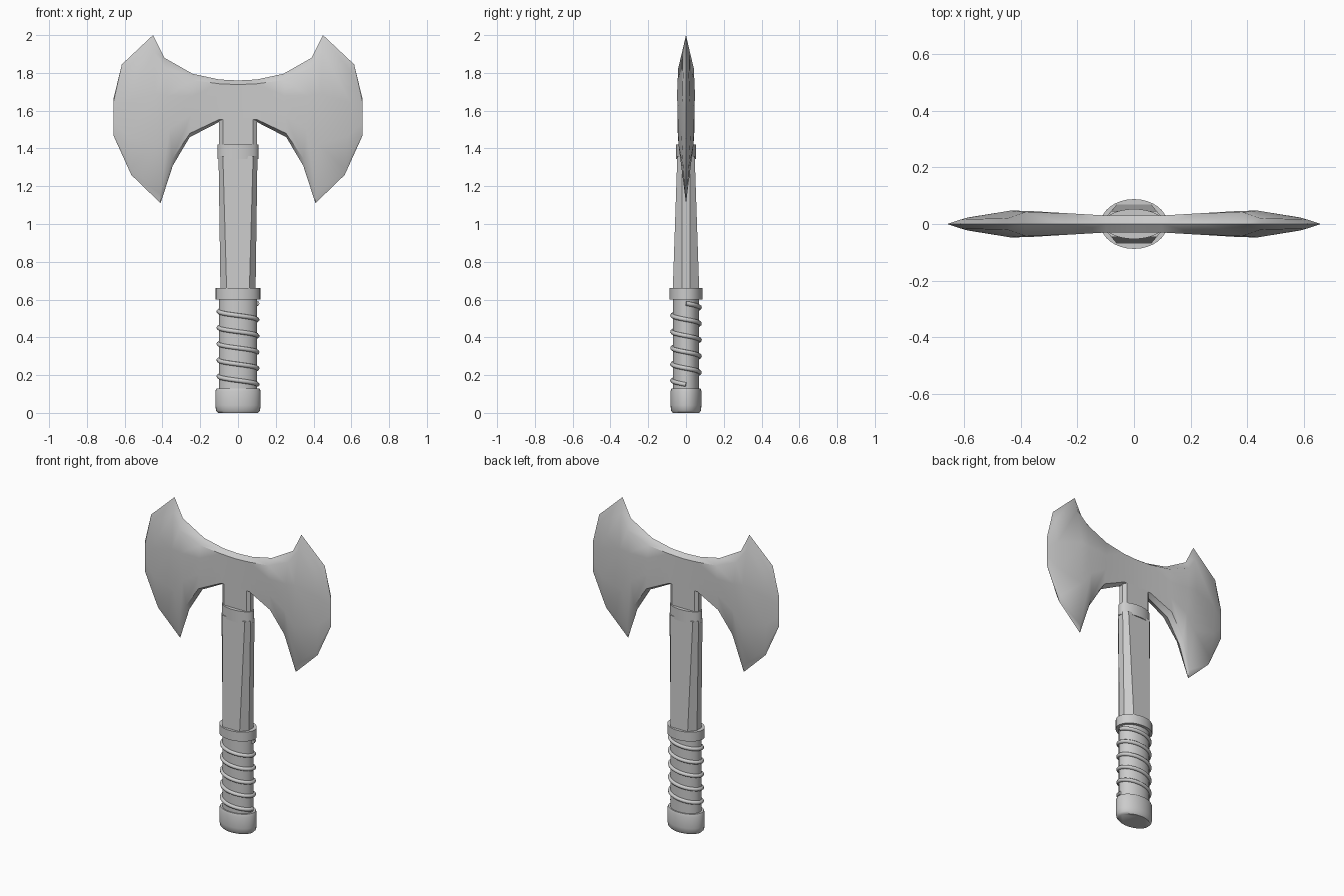
import bpy, bmesh, math

old = bpy.data.objects.get("Cube")
if old:
    bpy.data.objects.remove(old, do_unlink=True)

steel = bpy.data.materials.new("plain grey")
steel.use_nodes = True
GREY = (0.6, 0.6, 0.6, 1)
steel.diffuse_color = GREY
steel.node_tree.nodes["Principled BSDF"].inputs["Base Color"].default_value = GREY


def finish(bm, name, angle=35):
    bmesh.ops.remove_doubles(bm, verts=bm.verts, dist=1e-4)
    bmesh.ops.recalc_face_normals(bm, faces=bm.faces)
    mesh = bpy.data.meshes.new(name)
    bm.to_mesh(mesh)
    bm.free()
    mesh.materials.append(steel)
    ob = bpy.data.objects.new(name, mesh)
    bpy.context.collection.objects.link(ob)
    bpy.ops.object.select_all(action="DESELECT")
    ob.select_set(True)
    bpy.context.view_layer.objects.active = ob
    bpy.ops.object.shade_smooth_by_angle(angle=math.radians(angle))
    return ob


def loft(name, rings, angle=35):
    """Skin a stack of equal rings and cap both ends."""
    bm = bmesh.new()
    loops = [[bm.verts.new(p) for p in ring] for ring in rings]
    for a, b in zip(loops, loops[1:]):
        for i in range(len(a)):
            j = (i + 1) % len(a)
            bm.faces.new((a[i], a[j], b[j], b[i]))
    bm.faces.new(loops[0])
    bm.faces.new(loops[-1])
    return finish(bm, name, angle)


def ellipse(rx, ry, z, n=32):
    return [(rx * math.cos(math.tau * i / n), ry * math.sin(math.tau * i / n), z) for i in range(n)]


def octagon(wide, flat, deep, side, z):
    quarter = [(wide, side), (flat, deep)]
    half = quarter + [(-x, y) for x, y in reversed(quarter)]
    return [(x, y, z) for x, y in half + [(-x, -y) for x, y in half]]


# Handle: pommel, grip, rings, tapered shaft and the neck under the blade
loft("pommel", [ellipse(0.105, 0.07, 0), ellipse(0.116, 0.079, 0.012), ellipse(0.12, 0.082, 0.04),
                ellipse(0.12, 0.082, 0.115), ellipse(0.114, 0.077, 0.13)], 50)
loft("grip", [ellipse(0.1, 0.07, 0.12), ellipse(0.1, 0.07, 0.61)])
loft("grip_ring", [ellipse(0.118, 0.088, 0.6), ellipse(0.118, 0.088, 0.66)])
loft("shaft", [octagon(0.093, 0.06, 0.07, 0.022, 0.65), octagon(0.103, 0.08, 0.046, 0.02, 1.36)], 20)
loft("collar", [ellipse(0.108, 0.053, 1.345), ellipse(0.108, 0.053, 1.42)])
loft("neck", [octagon(0.1, 0.08, 0.03, 0.014, 1.4), octagon(0.1, 0.08, 0.03, 0.014, 1.56)], 20)

# Cord wound around the grip
curve = bpy.data.curves.new("cord_path", "CURVE")
curve.dimensions = "3D"
curve.bevel_depth = 0.012
curve.bevel_resolution = 2
curve.use_fill_caps = True
TURNS, STEPS = 5, 28
spline = curve.splines.new("POLY")
spline.points.add(TURNS * STEPS)
for i, point in enumerate(spline.points):
    a = math.tau * i / STEPS
    point.co = (0.102 * math.cos(a), 0.072 * math.sin(a), 0.58 - 0.43 * i / (TURNS * STEPS), 1)
path = bpy.data.objects.new("cord_path", curve)
bpy.context.collection.objects.link(path)
bpy.context.view_layer.update()
bm = bmesh.new()
bm.from_mesh(path.evaluated_get(bpy.context.evaluated_depsgraph_get()).to_mesh())
bpy.data.objects.remove(path)
finish(bm, "grip_cord", 60)

# Blade: columns running from the upper to the lower edge, thick in the middle
COLUMNS = [((0, 1.76), (0, 1.54)), ((0.1, 1.765), (0.1, 1.54)), ((0.24, 1.795), (0.255, 1.46)),
           ((0.39, 1.88), (0.345, 1.31)), ((0.45, 2.0), (0.41, 1.11)),
           ((0.615, 1.845), (0.565, 1.26)), ((0.66, 1.66), (0.66, 1.47))]
ROWS = (0, 0.1, 0.35, 0.65, 0.94, 1)
THICKNESS = [(0, 0.03), (0.1, 0.03), (0.42, 0.049), (0.55, 0.036), (0.66, 0)]


def half_thickness(x, z):
    for (x0, h0), (x1, h1) in zip(THICKNESS, THICKNESS[1:]):
        if x <= x1:
            h = h0 + (h1 - h0) * (x - x0) / (x1 - x0)
            break
    return h * max(0, min(1, (2 - z) / 0.2, (z - 1.11) / 0.38))


bm = bmesh.new()
for mirror in (1, -1):
    for face_side in (1, -1):
        grid = []
        for top, bottom in COLUMNS:
            column = []
            for t in ROWS:
                x, z = (a + (b - a) * t for a, b in zip(top, bottom))
                y = 0 if t in (0, 1) else half_thickness(x, z) * face_side
                column.append(bm.verts.new((x * mirror, y, z)))
            grid.append(column)
        for a, b in zip(grid, grid[1:]):
            for i in range(len(ROWS) - 1):
                bm.faces.new((a[i], b[i], b[i + 1], a[i + 1]))
finish(bm, "double_blade", 45)
